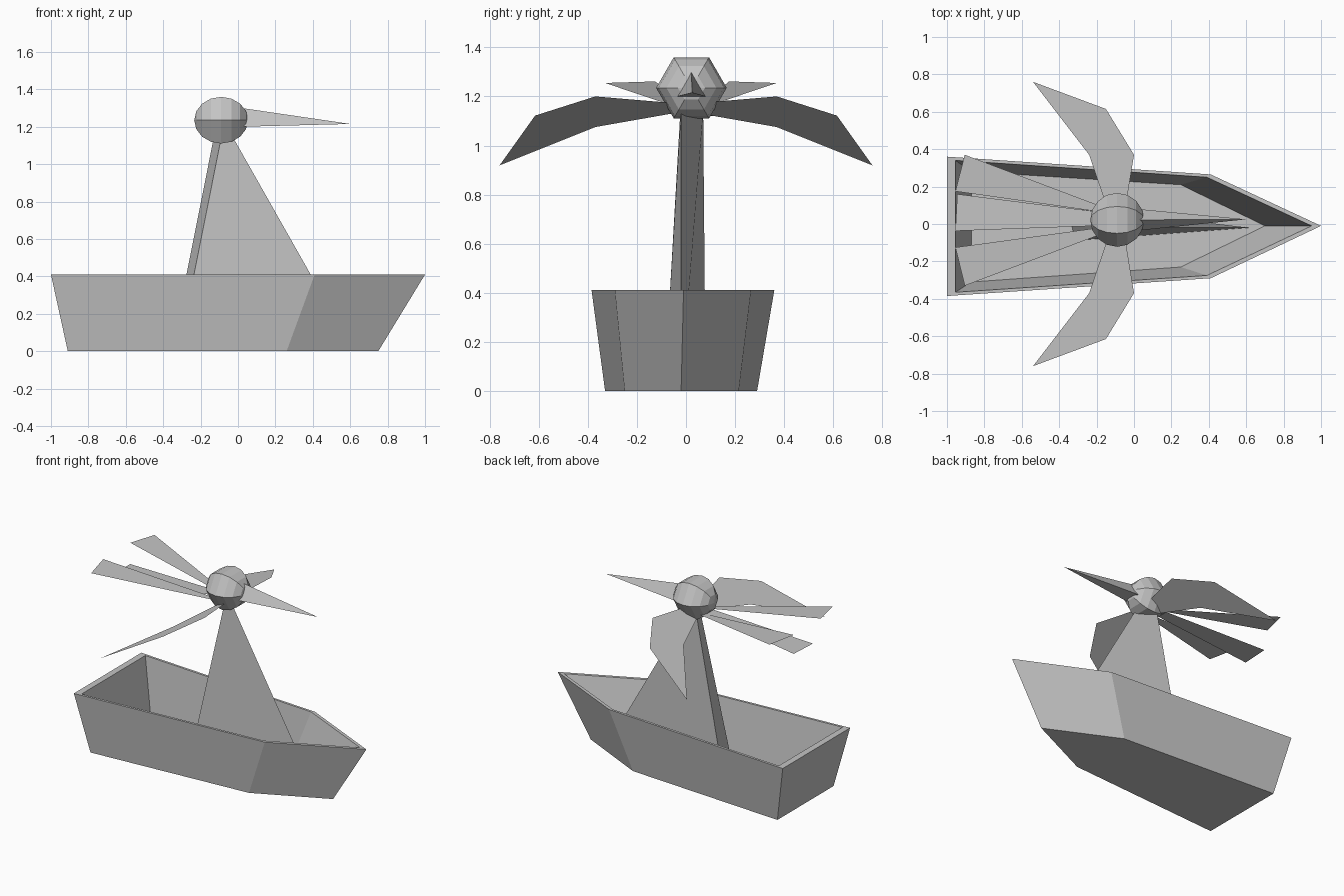
import bpy, bmesh
from mathutils import Vector, Matrix

cube = bpy.data.objects.get("Cube")
if cube:
    bpy.data.objects.remove(cube, do_unlink=True)

grey = bpy.data.materials.new("plain grey")
grey.use_nodes = True
GREY = (0.55, 0.55, 0.55, 1)
grey.diffuse_color = GREY
grey.node_tree.nodes["Principled BSDF"].inputs["Base Color"].default_value = GREY


def finish(name, bm, closed=True):
    if closed:
        bmesh.ops.recalc_face_normals(bm, faces=bm.faces[:])
    mesh = bpy.data.meshes.new(name)
    bm.to_mesh(mesh)
    bm.free()
    mesh.materials.append(grey)
    obj = bpy.data.objects.new(name, mesh)
    bpy.context.collection.objects.link(obj)
    return obj


def loft(name, rings):
    """Join matching rings of points and close both ends."""
    bm = bmesh.new()
    loops = [[bm.verts.new(p) for p in ring] for ring in rings]
    for a, b in zip(loops, loops[1:]):
        for i in range(len(a)):
            j = (i + 1) % len(a)
            bm.faces.new((a[i], a[j], b[j], b[i]))
    bm.faces.new(loops[0][::-1])
    bm.faces.new(loops[-1])
    return finish(name, bm)


def sheet(name, outline, height):
    """Flat blade whose height depends only on x."""
    bm = bmesh.new()
    face = bm.faces.new([bm.verts.new((x, y, height(x))) for x, y in outline])
    face.normal_update()
    if face.normal.z < 0:
        face.normal_flip()
    return finish(name, bm, closed=False)


def at(outline, z):
    return [(x, y, z) for x, y in outline]


# Hull: outside, rim and hollow inside in one loft
keel = [(-0.91, -0.33), (0.26, -0.25), (0.75, -0.02), (0.26, 0.215), (-0.91, 0.29)]
rim = [(-1, -0.385), (0.41, -0.29), (1, -0.01), (0.41, 0.265), (-1, 0.36)]
inner_rim = [(-0.955, -0.365), (0.39, -0.275), (0.95, -0.01), (0.39, 0.25), (-0.955, 0.34)]
floor = [(-0.87, -0.31), (0.25, -0.23), (0.7, -0.01), (0.25, 0.21), (-0.87, 0.28)]
loft("hull", [at(keel, 0), at(rim, 0.41), at(inner_rim, 0.41), at(floor, 0.015)])

# Three-sided tapering mast
mast_base = [(0.615, -0.02), (-0.355, 0.08), (-0.315, -0.088)]
mast_top = [(-0.025, -0.02), (-0.13, 0.07), (-0.09, -0.023)]
loft("mast", [at(mast_base, 0.01), at(mast_top, 1.14)])

# Six-sided round head lying along x
head_centre = Vector((-0.09, 0.022, 1.235))
bm = bmesh.new()
bmesh.ops.create_uvsphere(bm, u_segments=6, v_segments=8, radius=0.144)
bmesh.ops.rotate(bm, verts=bm.verts, matrix=Matrix.Rotation(1.5707963, 3, "Y"))
bmesh.ops.rotate(bm, verts=bm.verts, matrix=Matrix.Rotation(0, 3, "X"))
bmesh.ops.translate(bm, verts=bm.verts, vec=head_centre)
finish("head", bm)

# Long pointed beak
bm = bmesh.new()
base = [bm.verts.new(p) for p in
        ((0.02, -0.035, 1.2), (0.02, 0.08, 1.2), (0.02, 0.022, 1.3))]
tip = bm.verts.new((0.6, 0.025, 1.215))
bm.faces.new(base)
for i in range(3):
    bm.faces.new((base[i], base[(i + 1) % 3], tip))
finish("beak", bm)

# Swept wings, one flat sloping blade each side
wing = [(-0.05, 0.06), (0, 0.37), (-0.15, 0.615), (-0.54, 0.76), (-0.24, 0.37), (-0.135, 0.06)]
for name, side in (("left_wing", 1), ("right_wing", -1)):
    sheet(name, [(x, side * y) for x, y in wing], lambda x: 1.2 + 0.52 * x)

# Tail feathers: two raised outer ones and a low middle one
rising = lambda x: 1.14 - 0.127 * x
falling = lambda x: 1.18 + 0.063 * x
sheet("left_tail_feather",
      [(-0.15, 0.085), (-0.905, 0.37), (-0.955, 0.175), (-0.15, 0.06)], rising)
sheet("right_tail_feather",
      [(-0.15, -0.045), (-0.905, -0.33), (-0.955, -0.125), (-0.15, -0.015)], rising)
sheet("middle_tail_feather",
      [(-0.15, 0.06), (-0.945, 0.16), (-0.955, -0.037), (-0.15, -0.008)], falling)
